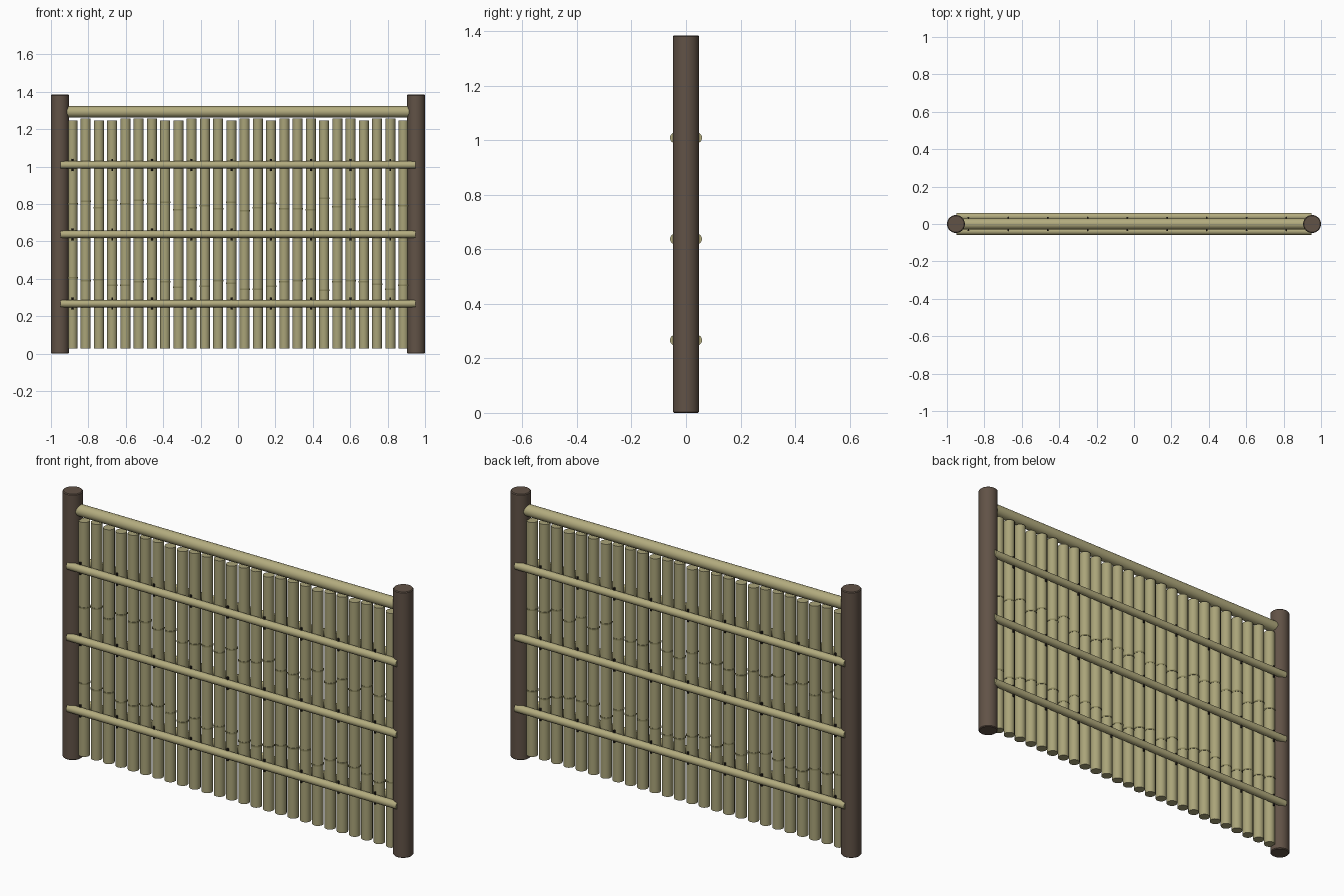
import bpy, bmesh
from math import pi
from mathutils import Matrix, Vector

if "Cube" in bpy.data.objects:
    bpy.data.objects.remove(bpy.data.objects["Cube"])


def material(name, rgb):
    m = bpy.data.materials.new(name)
    m.diffuse_color = (*rgb, 1)
    m.use_nodes = True
    m.node_tree.nodes["Principled BSDF"].inputs["Base Color"].default_value = m.diffuse_color
    return m


BARK = material("dark_wood", (0.12, 0.085, 0.062))
BAMBOO = material("bamboo", (0.40, 0.37, 0.19))
RAIL = material("rail_bamboo", (0.45, 0.41, 0.21))
NODE = material("bamboo_node", (0.26, 0.24, 0.11))
CORD = material("black_cord", (0.025, 0.02, 0.015))


def add_rod(bm, start, end, radius, sides):
    # capped cylinder between two points
    a, b = Vector(start), Vector(end)
    rot = (b - a).to_track_quat('Z', 'Y').to_matrix().to_4x4()
    bmesh.ops.create_cone(bm, cap_ends=True, segments=sides,
                          radius1=radius, radius2=radius, depth=(b - a).length,
                          matrix=Matrix.Translation((a + b) / 2) @ rot)


def make(name, rods, mat, sides, bevel=0):
    bm = bmesh.new()
    for start, end, radius in rods:
        add_rod(bm, start, end, radius, sides)
    mesh = bpy.data.meshes.new(name)
    bm.to_mesh(mesh)
    bm.free()
    mesh.materials.append(mat)
    ob = bpy.data.objects.new(name, mesh)
    bpy.context.collection.objects.link(ob)
    bpy.ops.object.select_all(action='DESELECT')
    ob.select_set(True)
    bpy.context.view_layer.objects.active = ob
    bpy.ops.object.shade_smooth_by_angle(angle=pi / 4.5)
    if bevel:
        mod = ob.modifiers.new("edge", 'BEVEL')
        mod.width = bevel
        mod.segments = 1
        mod.limit_method = 'ANGLE'
        mod.angle_limit = 1.0
    return ob


# End posts
for side, s in (("left", -1), ("right", 1)):
    make(side + "_post", [((s * .952, 0, 0), (s * .952, 0, 1.385), .048)], BARK, 24, .004)

# Top rail and the three pairs of clamping rails
make("top_rail", [((-.95, 0, 1.293), (.95, 0, 1.293), .030)], RAIL, 20)
RAIL_Z = (.267, .638, 1.009)
for side, y in (("front", -.039), ("back", .039)):
    for level, z in zip(("lower", "middle", "upper"), RAIL_Z):
        make(f"{side}_{level}_rail", [((-.95, y, z), (.95, y, z), .020)], RAIL, 16)

# Upright canes: node heights and tops vary from cane to cane
upper = [80, 81.5, 78, 82, 80, 82, 80, 81, 77, 78, 79, 77.5, 81,
         76.5, 78, 80.5, 77.5, 77.5, 77, 83, 78.5, 82.5, 78.5, 82.5, 79.5, 79]
lower = [40.5, 39, 39.5, 36.5, 36.5, 38.5, 40, 38.5, 35.5, 39.5, 36, 39, 37.5,
         34.5, 34.5, 36, 38.5, 39, 40, 34, 38.5, 39, 38.5, 37, 34.5, 36.5]
low_tops = {0, 2, 3, 7, 8, 12, 15, 19, 22, 25}
canes, nodes, ties = [], [], []
for i, (u, l) in enumerate(zip(upper, lower)):
    x = -.885 + i * .0708
    top = 1.247 if i in low_tops else 1.256
    canes.append(((x, 0, .027), (x, 0, top), .0275))
    for z in (u / 100, l / 100):
        nodes.append(((x, 0, z - .004), (x, 0, z + .004), .029))
    # Cord ties on every third cane
    if i % 3 == 0:
        for z in RAIL_Z:
            for y in (-.034, .034):
                ties.append(((x, y, z - .032), (x, y, z + .032), .005))
make("upright_canes", canes, BAMBOO, 14)
make("cane_nodes", nodes, NODE, 14)
make("cord_ties", ties, CORD, 8)
